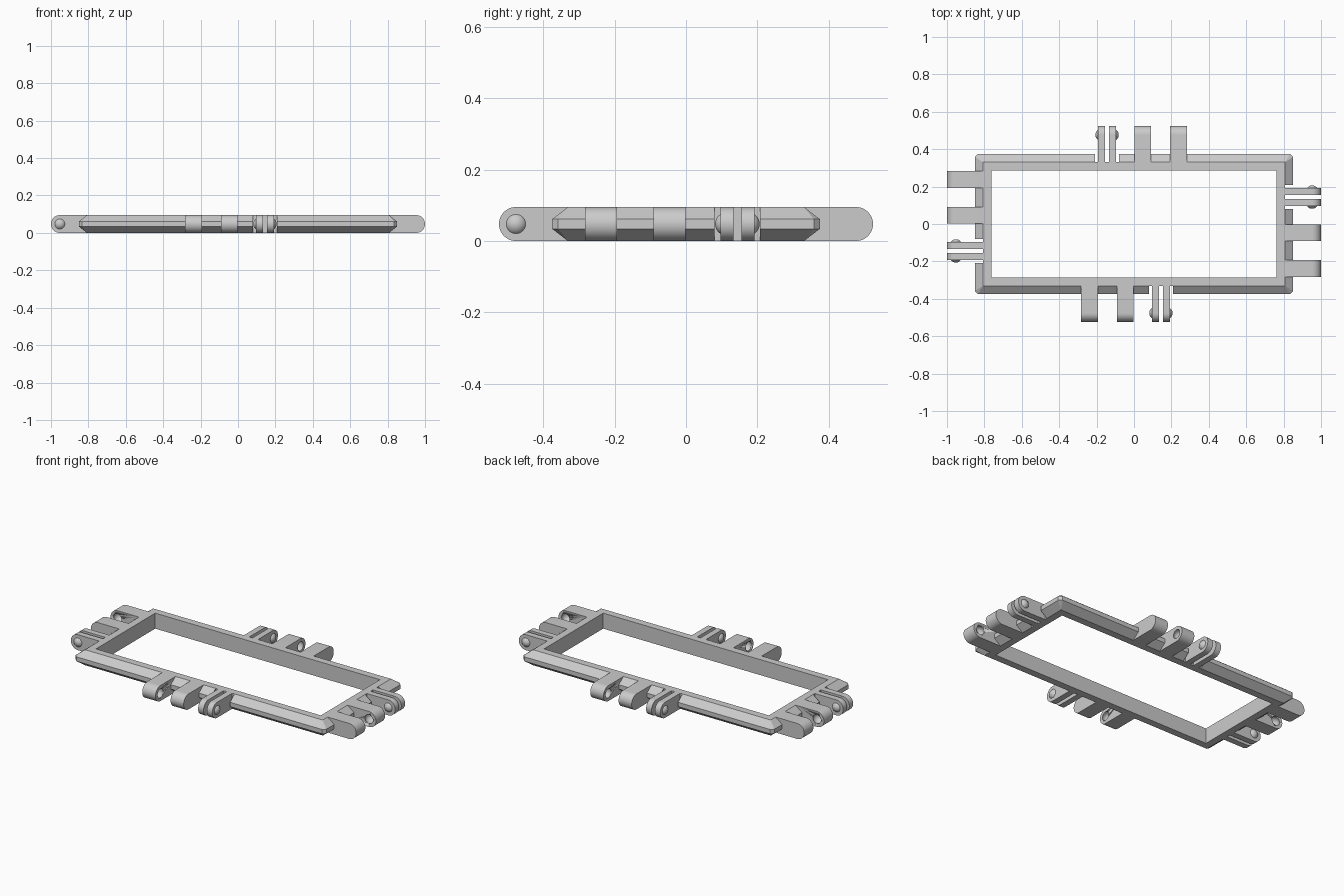
import bpy, bmesh, math
from mathutils import Matrix, Vector

cube = bpy.data.objects.get("Cube")
if cube:
    bpy.data.objects.remove(cube, do_unlink=True)

grey = bpy.data.materials.new("light grey")
grey.use_nodes = True
grey.diffuse_color = (0.6, 0.6, 0.6, 1)
grey.node_tree.nodes["Principled BSDF"].inputs["Base Color"].default_value = (0.6, 0.6, 0.6, 1)

HEIGHT = 0.095
MID = HEIGHT / 2
BEVEL = 0.044          # how far the rim stands out past the top edge
REACH = 0.193          # hinge length past the top edge
EDGE_X, EDGE_Y = 0.807, 0.331
BALL, CAP = 0.0324, 0.0145   # ball radius and how much of it shows


def make_object(name, bm, matrix=Matrix(), smooth=False):
    bmesh.ops.recalc_face_normals(bm, faces=bm.faces)
    mesh = bpy.data.meshes.new(name)
    bm.to_mesh(mesh)
    bm.free()
    mesh.transform(matrix)
    mesh.materials.append(grey)
    obj = bpy.data.objects.new(name, mesh)
    bpy.context.collection.objects.link(obj)
    if smooth:
        select(obj)
        bpy.ops.object.shade_smooth_by_angle(angle=math.radians(30))
    return obj


def select(obj):
    bpy.ops.object.select_all(action='DESELECT')
    obj.select_set(True)
    bpy.context.view_layer.objects.active = obj


def cut(obj, cutter):
    cutter.hide_render = True
    mod = obj.modifiers.new("cut", 'BOOLEAN')
    mod.operation = 'DIFFERENCE'
    mod.solver = 'EXACT'
    mod.object = cutter
    select(obj)
    bpy.ops.object.modifier_apply(modifier=mod.name)
    bpy.data.objects.remove(cutter, do_unlink=True)


def box(x0, x1, y0, y1, z0, z1):
    bm = bmesh.new()
    bmesh.ops.create_cube(bm, size=1)
    for v in bm.verts:
        v.co = ((x0 + x1) / 2 + v.co.x * (x1 - x0),
                (y0 + y1) / 2 + v.co.y * (y1 - y0),
                (z0 + z1) / 2 + v.co.z * (z1 - z0))
    return bm


def tab(edge, t0, t1):
    """Flat bar with a round tip, pointing out along +x."""
    bm = bmesh.new()
    tip = edge + REACH - MID
    points = [(edge, 0)]
    for i in range(25):
        a = math.pi * (i / 24 - 0.5)
        points.append((tip + MID * math.cos(a), MID + MID * math.sin(a)))
    points.append((edge, HEIGHT))
    face = bm.faces.new([bm.verts.new((x, t0, z)) for x, z in points])
    out = bmesh.ops.extrude_face_region(bm, geom=[face])
    bmesh.ops.translate(bm, vec=(0, t1 - t0, 0),
                        verts=[g for g in out["geom"] if isinstance(g, bmesh.types.BMVert)])
    return bm


def ball(edge, face_y, side):
    """Whole ball whose cap stands past the plane y = face_y on the given side."""
    bm = bmesh.new()
    centre = Vector((edge + REACH - MID, face_y - side * (BALL - CAP), MID))
    bmesh.ops.create_uvsphere(bm, u_segments=32, v_segments=16, radius=BALL,
                              matrix=Matrix.Translation(centre) @ Matrix.Rotation(math.pi / 2, 4, 'X'))
    return bm


# Frame: bevelled rim with clipped corners and straight inner walls
def ring(bm, hx, hy, clip, z):
    verts = []
    for sx, sy in ((1, 1), (-1, 1), (-1, -1), (1, -1)):
        pair = [(sx * hx, sy * (hy - clip)), (sx * (hx - clip), sy * hy)]
        if sx * sy < 0:
            pair.reverse()
        verts += [bm.verts.new((x, y, z)) for x, y in pair]
    return verts


bm = bmesh.new()
wall = 0.044
rings = [ring(bm, EDGE_X, EDGE_Y, 0, 0),
         ring(bm, EDGE_X + BEVEL, EDGE_Y + BEVEL, 0.017, 0.034),
         ring(bm, EDGE_X + BEVEL, EDGE_Y + BEVEL, 0.017, 0.061),
         ring(bm, EDGE_X, EDGE_Y, 0, HEIGHT),
         ring(bm, EDGE_X - wall, EDGE_Y - wall, 0, HEIGHT),
         ring(bm, EDGE_X - wall, EDGE_Y - wall, 0, 0)]
for a, b in zip(rings, rings[1:] + rings[:1]):
    for i in range(8):
        j = (i + 1) % 8
        bm.faces.new((a[i], a[j], b[j], b[i]))
bmesh.ops.remove_doubles(bm, verts=bm.verts, dist=0.0001)
frame = make_object("frame", bm)

# Hinges: the same set on each of the four sides
sides = [("left", EDGE_X), ("back", EDGE_Y), ("right", EDGE_X), ("front", EDGE_Y)]
for k, (side, edge) in enumerate(sides):
    turn = Matrix.Rotation(k * math.pi / 2, 4, 'Z')

    # Clearance in the rim around the snap arms
    cut(frame, make_object("notch_cutter", box(edge, edge + 0.1, 0.08, 0.208, -0.1, 0.2), turn))

    # Two thick fingers with sockets facing each other
    for label, t0, t1, face_y, way in (("outer", -0.283, -0.193, -0.193, -1),
                                       ("inner", -0.091, -0.002, -0.091, 1)):
        finger = make_object(f"{side}_{label}_finger", tab(edge, t0, t1), turn, True)
        cut(finger, make_object("socket_cutter", ball(edge, face_y, -way), turn, True))

    # Two thin snap arms with rounded bumps on their outer faces
    for label, t0, t1, face_y, way in (("inner", 0.096, 0.133, 0.096, -1),
                                       ("outer", 0.155, 0.192, 0.192, 1)):
        make_object(f"{side}_{label}_snap_arm", tab(edge, t0, t1), turn, True)
        bump = ball(edge, face_y, way)
        bmesh.ops.bisect_plane(bump, geom=bump.verts[:] + bump.edges[:] + bump.faces[:],
                               plane_co=(0, face_y, 0), plane_no=(0, way, 0), clear_inner=True)
        make_object(f"{side}_{label}_snap_bump", bump, turn, True)
